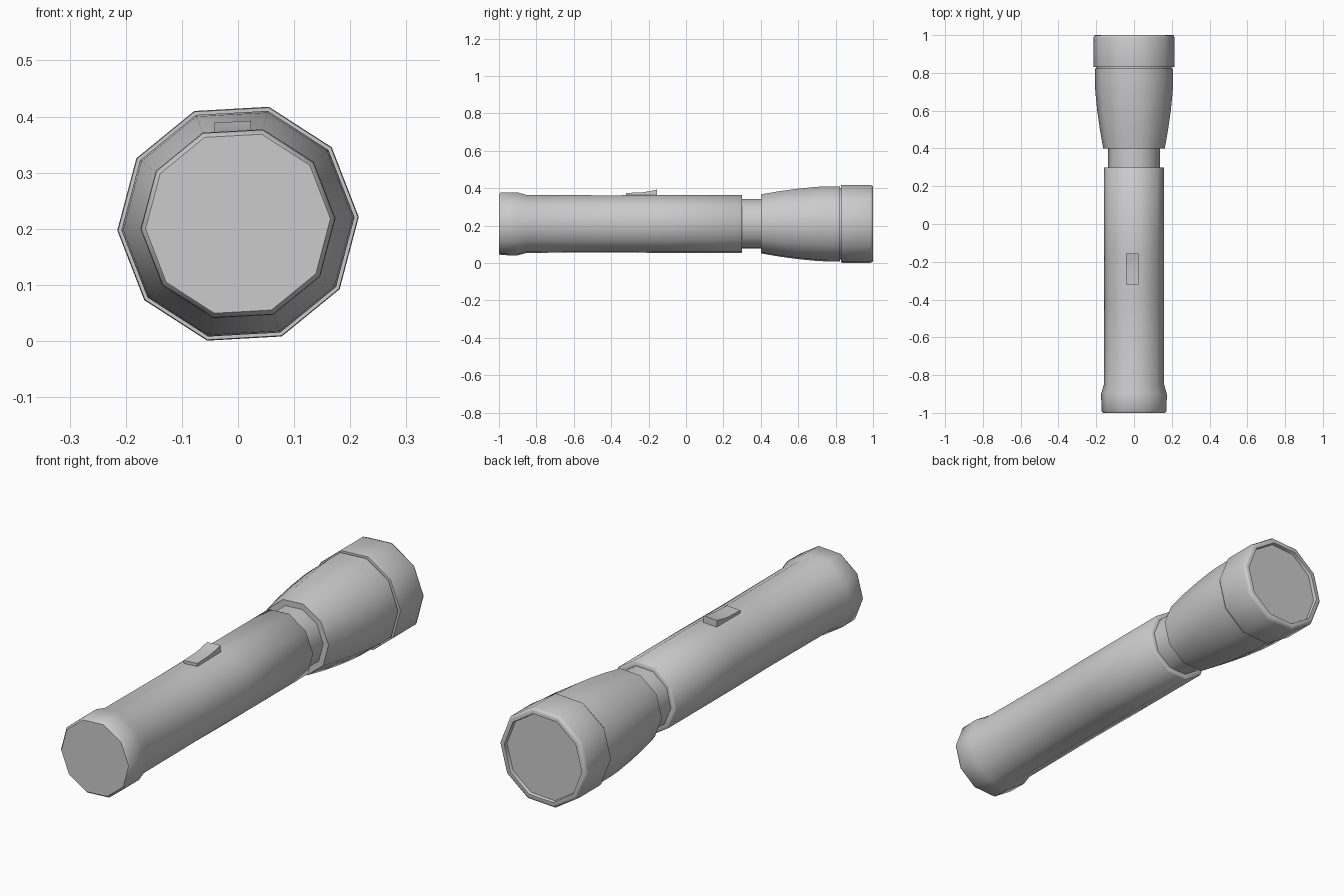
import bpy, bmesh, math

if "Cube" in bpy.data.objects:
    bpy.data.objects.remove(bpy.data.objects["Cube"])

SIDES = 10
TILT = math.radians(3.2)   # the decagon is turned slightly about its axis
ZC = 0.209                 # height of the axis


def finish(name, bm, angle):
    bmesh.ops.recalc_face_normals(bm, faces=bm.faces[:])
    me = bpy.data.meshes.new(name)
    bm.to_mesh(me)
    bm.free()
    ob = bpy.data.objects.new(name, me)
    bpy.context.collection.objects.link(ob)
    bpy.ops.object.select_all(action='DESELECT')
    bpy.context.view_layer.objects.active = ob
    ob.select_set(True)
    bpy.ops.object.shade_smooth_by_angle(angle=math.radians(angle))
    return ob


def lathe(name, profile, cap_start=False, cap_end=False):
    """Ten-sided turned part along y from (y, radius) pairs."""
    bm = bmesh.new()
    rings = []
    for y, r in profile:
        angles = [TILT + 2 * math.pi * i / SIDES for i in range(SIDES)]
        rings.append([bm.verts.new((r * math.cos(a), y, ZC + r * math.sin(a)))
                      for a in angles])
    for a, b in zip(rings, rings[1:]):
        for i in range(SIDES):
            j = (i + 1) % SIDES
            bm.faces.new((a[i], a[j], b[j], b[i]))
    if cap_start:
        bm.faces.new(rings[0])
    if cap_end:
        bm.faces.new(rings[-1])
    return finish(name, bm, 50)


# Handle tube with flared, rounded tail
lathe("handle", [(-1.0, 0.165), (-0.99, 0.173), (-0.9, 0.174), (-0.85, 0.160),
                 (-0.4, 0.158), (-0.15, 0.160), (0.297, 0.160), (0.3, 0.157),
                 (0.3, 0.137)], cap_start=True)

# Narrow neck between handle and head
lathe("neck", [(0.3, 0.137), (0.4, 0.137)])

# Flaring head
lathe("head", [(0.4, 0.137), (0.4, 0.163), (0.5, 0.181), (0.6, 0.195),
               (0.7, 0.205), (0.76, 0.208), (0.823, 0.208), (0.823, 0.198),
               (0.83, 0.198)])

# Bezel ring with rounded rim and recess
lathe("bezel", [(0.83, 0.198), (0.83, 0.214), (0.84, 0.2155), (0.985, 0.2155),
                (0.997, 0.211), (1.0, 0.204), (1.0, 0.190), (0.985, 0.187)])

# Flat lens
lathe("lens", [(0.985, 0.187)], cap_end=True)

# Rocker switch lying on the tilted top facet
bm = bmesh.new()
side = [(-0.32, 0.148), (-0.32, 0.164), (-0.235, 0.167), (-0.195, 0.173),
        (-0.155, 0.182), (-0.155, 0.148)]
c, s = math.cos(TILT), math.sin(TILT)
ends = [[bm.verts.new((u * c - h * s, y, ZC + u * s + h * c)) for y, h in side]
        for u in (-0.033, 0.033)]
for e in ends:
    bm.faces.new(e)
for i in range(len(side)):
    j = (i + 1) % len(side)
    bm.faces.new((ends[0][i], ends[0][j], ends[1][j], ends[1][i]))
finish("switch", bm, 30)
